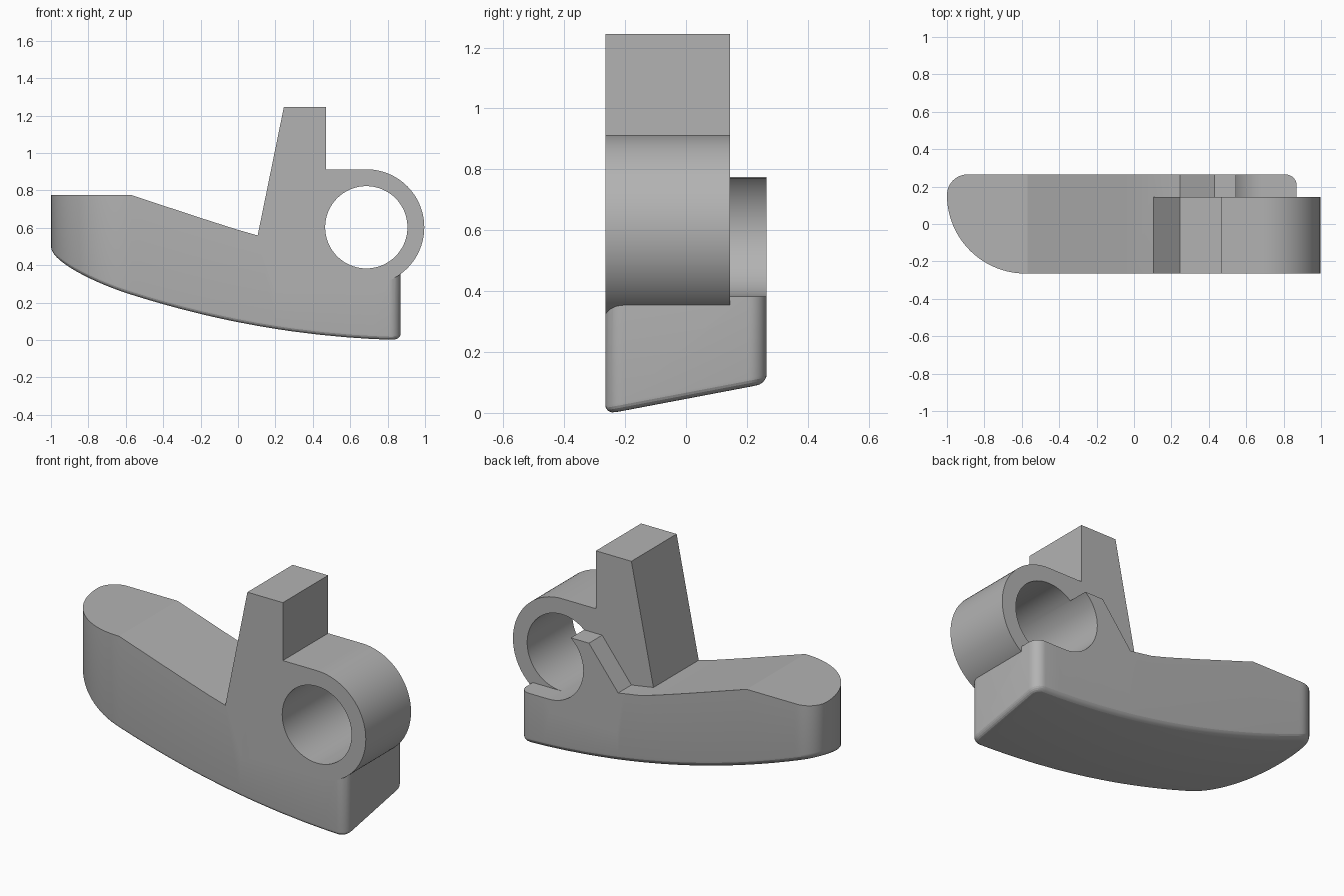
import bpy, bmesh
from math import sin, cos, pi, sqrt

if "Cube" in bpy.data.objects:
    bpy.data.objects.remove(bpy.data.objects["Cube"])

grey = bpy.data.materials.new("plain_grey")
grey.use_nodes = True
grey.diffuse_color = (0.45, 0.45, 0.45, 1)
grey.node_tree.nodes["Principled BSDF"].inputs["Base Color"].default_value = grey.diffuse_color

FRONT, BACK, MID = -0.265, 0.265, 0.145
LEFT, RIGHT = -1.0, 0.87
HUB_X, HUB_Z, BORE, RIM = 0.686, 0.603, 0.22, 0.31
FILLET = 0.03


def make(name, bm):
    bmesh.ops.recalc_face_normals(bm, faces=bm.faces)
    me = bpy.data.meshes.new(name)
    bm.to_mesh(me)
    bm.free()
    me.materials.append(grey)
    ob = bpy.data.objects.new(name, me)
    bpy.context.collection.objects.link(ob)
    return ob


def prism(name, profile, y0, y1):
    """Extrude an x-z profile along y."""
    bm = bmesh.new()
    face = bm.faces.new([bm.verts.new((x, y0, z)) for x, z in profile])
    ext = bmesh.ops.extrude_face_region(bm, geom=[face])["geom"]
    bmesh.ops.translate(bm, vec=(0, y1 - y0, 0),
                        verts=[v for v in ext if isinstance(v, bmesh.types.BMVert)])
    return make(name, bm)


def arc(r, a0, a1, n):
    steps = [a0 + (a1 - a0) * i / n for i in range(n + 1)]
    return [(HUB_X + r * cos(a), HUB_Z + r * sin(a)) for a in steps]


def combine(target, tool, operation):
    mod = target.modifiers.new("join", 'BOOLEAN')
    mod.operation, mod.solver, mod.object = operation, 'EXACT', tool
    bpy.context.view_layer.objects.active = target
    bpy.ops.object.modifier_apply(modifier=mod.name)
    bpy.data.objects.remove(tool)


# Foot: plan outline with rounded ends, inset by d
def rounded(x, cx, r):
    return sqrt(max(r * r - (x - cx) ** 2, 0))


def front_y(x, d):
    if x < -0.58:
        return 0.155 - rounded(x, -0.58, 0.42 - d)
    if x > 0.81:
        return FRONT + 0.06 - rounded(x, 0.81, 0.06 - d)
    return FRONT + d


def back_y(x, d):
    if x < -0.89:
        return 0.155 + rounded(x, -0.89, 0.11 - d)
    if x > 0.81:
        return BACK - 0.06 + rounded(x, 0.81, 0.06 - d)
    return BACK - d


TOP = [(-1.0, 0.775), (-0.57, 0.775), (-0.2, 0.653), (0, 0.589), (0.105, 0.559),
       (0.245, 0.536), (0.3, 0.53), (0.31, 0.383), (1.0, 0.383)]


def top_z(x):
    for (xa, za), (xb, zb) in zip(TOP, TOP[1:]):
        if x <= xb:
            return za + (zb - za) * (x - xa) / (xb - xa)


def sole_z(x, y):
    u = RIGHT - x
    return u * (0.02 + 0.103 * u) - 0.005 + 0.19 * (y - FRONT)


def foot():
    xs = [LEFT + 0.43 * (1 - cos(pi / 2 * i / 24)) for i in range(25)]
    xs += [-0.57 + 0.57 * i / 12 for i in range(1, 13)]
    xs += [0.105, 0.2, 0.245, 0.3, 0.31, 0.45, 0.6, 0.72]
    xs += [0.81 + 0.06 * sin(pi / 2 * i / 8) for i in range(9)]
    n = len(xs) - 1
    count = 2 * n + 1
    bm = bmesh.new()

    def ring(d, height):
        k = (RIGHT - LEFT - 2 * d) / (RIGHT - LEFT)
        pts = [LEFT + d + (x - LEFT) * k for x in xs]
        loop = [(x, front_y(x, d)) for x in pts]
        loop += [(x, back_y(x, d)) for x in reversed(pts[1:])]
        return [bm.verts.new((x, y, height(x, y))) for x, y in loop]

    rings = [ring(0, lambda x, y: top_z(x))]
    for i in range(6):
        a = pi / 2 * i / 5
        lift = FILLET * (1 - sin(a))
        rings.append(ring(FILLET * (1 - cos(a)), lambda x, y: sole_z(x, y) + lift))
    for upper, lower in zip(rings, rings[1:]):
        for i in range(count):
            j = (i + 1) % count
            bm.faces.new((upper[i], upper[j], lower[j], lower[i]))
    for loop in (rings[0], rings[-1]):
        bm.faces.new((loop[0], loop[1], loop[count - 1]))
        for i in range(1, n):
            bm.faces.new((loop[i], loop[i + 1], loop[count - 1 - i], loop[count - i]))
    return make("clamp_body", bm)


body = foot()

# Upright arm with the hub
arm = [(0.105, 0.559), (0.245, 1.245), (0.47, 1.245), (0.47, HUB_Z + RIM)]
arm += arc(RIM, pi / 2, -pi / 2, 48) + [(0.2, HUB_Z - RIM)]
combine(body, prism("arm_and_hub", arm, FRONT, MID), 'UNION')

# Low rear rib behind the hub
rib = [(0.215, 0.498), (0.43, 0.772), (0.552, 0.772), (0.552, 0.6),
       (HUB_X, 0.6), (HUB_X, 0.3), (0.25, 0.3)]
combine(body, prism("rear_rib", rib, MID - 0.05, BACK), 'UNION')

# Bore through the hub and rib
combine(body, prism("bore_cutter", arc(BORE, 0, 2 * pi, 72)[:-1], -0.5, 0.5), 'DIFFERENCE')

bpy.ops.object.select_all(action='DESELECT')
body.select_set(True)
bpy.context.view_layer.objects.active = body
bpy.ops.object.shade_smooth_by_angle(angle=0.27)
